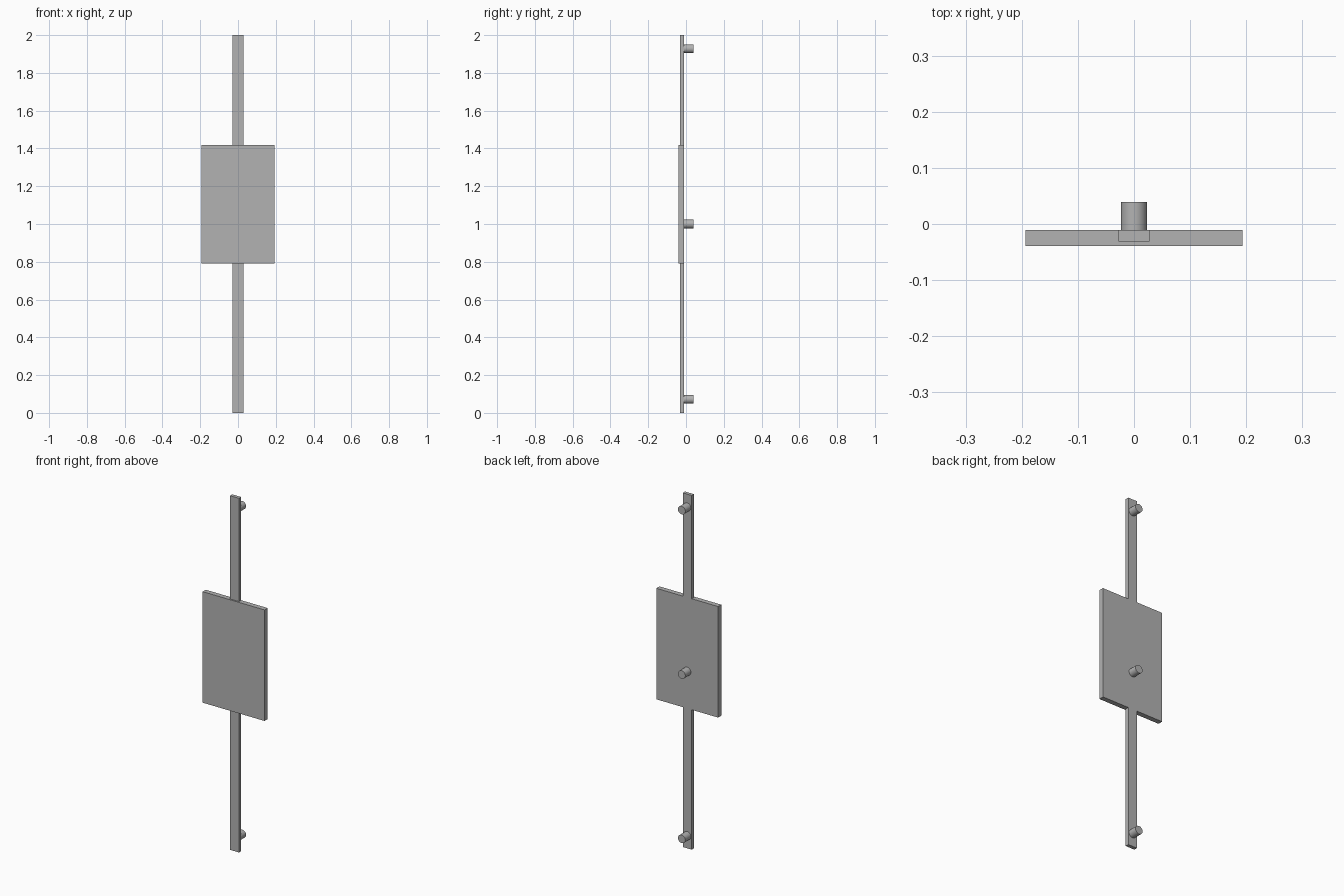
import bpy
from math import pi

cube = bpy.data.objects.get("Cube")
if cube:
    bpy.data.objects.remove(cube, do_unlink=True)

# Single grey finish
grey = bpy.data.materials.new("satin_grey")
grey.use_nodes = True
colour = (0.45, 0.45, 0.45, 1)
grey.diffuse_color = colour
grey.node_tree.nodes["Principled BSDF"].inputs["Base Color"].default_value = colour

BACK = -0.011       # shared back plane of bars and panel
PLATE_LOW, PLATE_HIGH = 0.79, 1.417


def box(name, width, depth, low, high):
    """Box whose rear face lies on the shared back plane."""
    bpy.ops.mesh.primitive_cube_add(size=1, location=(0, BACK - depth / 2, (low + high) / 2))
    ob = bpy.context.object
    ob.name = name
    ob.scale = (width, depth, high - low)
    bpy.ops.object.transform_apply(location=False, rotation=False, scale=True)
    ob.data.materials.append(grey)


def peg(name, height):
    """Round standoff pointing backwards."""
    length = 0.039 - BACK
    bpy.ops.mesh.primitive_cylinder_add(
        vertices=32, radius=0.023, depth=length,
        location=(0, BACK + length / 2, height), rotation=(pi / 2, 0, 0))
    ob = bpy.context.object
    ob.name = name
    ob.data.materials.append(grey)
    bpy.ops.object.shade_smooth_by_angle()


# Panel with a narrow bar above and below it
box("panel", 0.386, 0.028, PLATE_LOW, PLATE_HIGH)
box("lower_bar", 0.056, 0.02, 0, PLATE_LOW)
box("upper_bar", 0.056, 0.02, PLATE_HIGH, 2)

# Rear standoffs
for name, height in (("lower_peg", 0.072), ("middle_peg", 1.0), ("upper_peg", 1.928)):
    peg(name, height)
